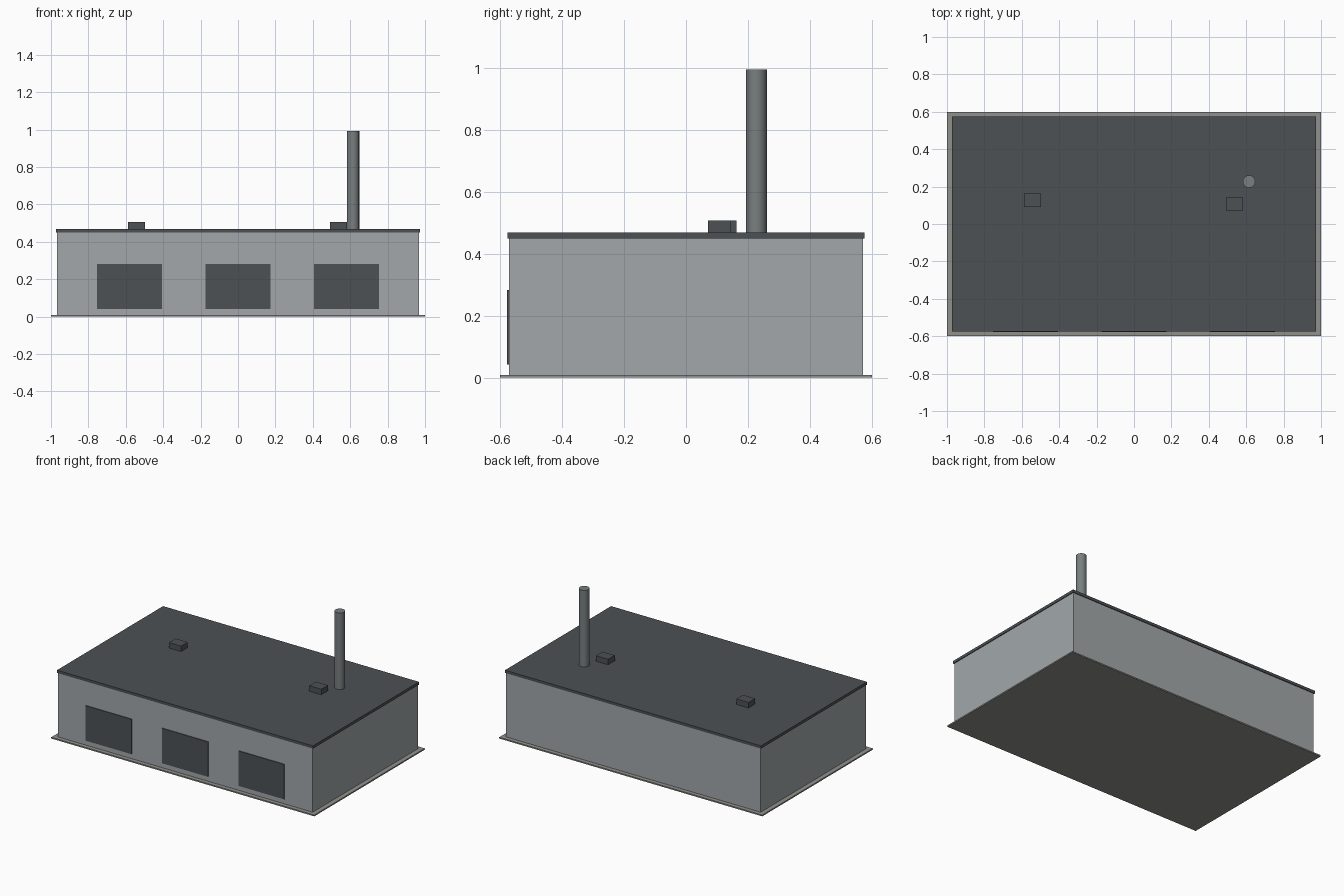
import bpy
import math

if "Cube" in bpy.data.objects:
    bpy.data.objects.remove(bpy.data.objects["Cube"])


def material(name, rgb):
    m = bpy.data.materials.new(name)
    m.diffuse_color = (*rgb, 1)
    m.use_nodes = True
    m.node_tree.nodes["Principled BSDF"].inputs["Base Color"].default_value = m.diffuse_color
    return m


concrete = material("concrete", (0.28, 0.28, 0.26))
cladding = material("cladding", (0.36, 0.39, 0.40))
dark = material("dark_metal", (0.075, 0.083, 0.09))
steel = material("steel", (0.19, 0.21, 0.21))


def box(name, x, y, z0, z1, width, depth, mat):
    """Box centred on x, y and spanning z0 to z1."""
    bpy.ops.mesh.primitive_cube_add(size=1, location=(x, y, (z0 + z1) / 2))
    o = bpy.context.object
    o.name = name
    o.scale = (width, depth, z1 - z0)
    bpy.ops.object.transform_apply(location=False, rotation=False, scale=True)
    o.data.materials.append(mat)
    return o


ROOF_TOP = 0.468

# Ground slab, hall and flat roof
box("base_slab", 0, 0, 0, 0.009, 2.0, 1.2, concrete)
box("hall_walls", 0, 0, 0.009, 0.449, 1.936, 1.142, cladding)
box("roof", 0, 0, 0.449, ROOF_TOP, 1.946, 1.152, dark)

# Three loading doors on the front
for i in range(3):
    box(f"loading_door_{i + 1}", (i - 1) * 0.581, -0.5715, 0.042, 0.282,
        0.348, 0.01, dark)

# Roof vents
for i, (x, y) in enumerate([(-0.543, 0.127), (0.538, 0.107)]):
    box(f"roof_vent_{i + 1}", x, y, ROOF_TOP, 0.506, 0.092, 0.072, dark)

# Chimney stack
bpy.ops.mesh.primitive_cylinder_add(
    vertices=16, radius=0.0335, depth=0.994 - ROOF_TOP,
    location=(0.615, 0.227, (0.994 + ROOF_TOP) / 2))
stack = bpy.context.object
stack.name = "chimney_stack"
stack.data.materials.append(steel)
bpy.ops.object.shade_smooth_by_angle(angle=math.radians(30))
